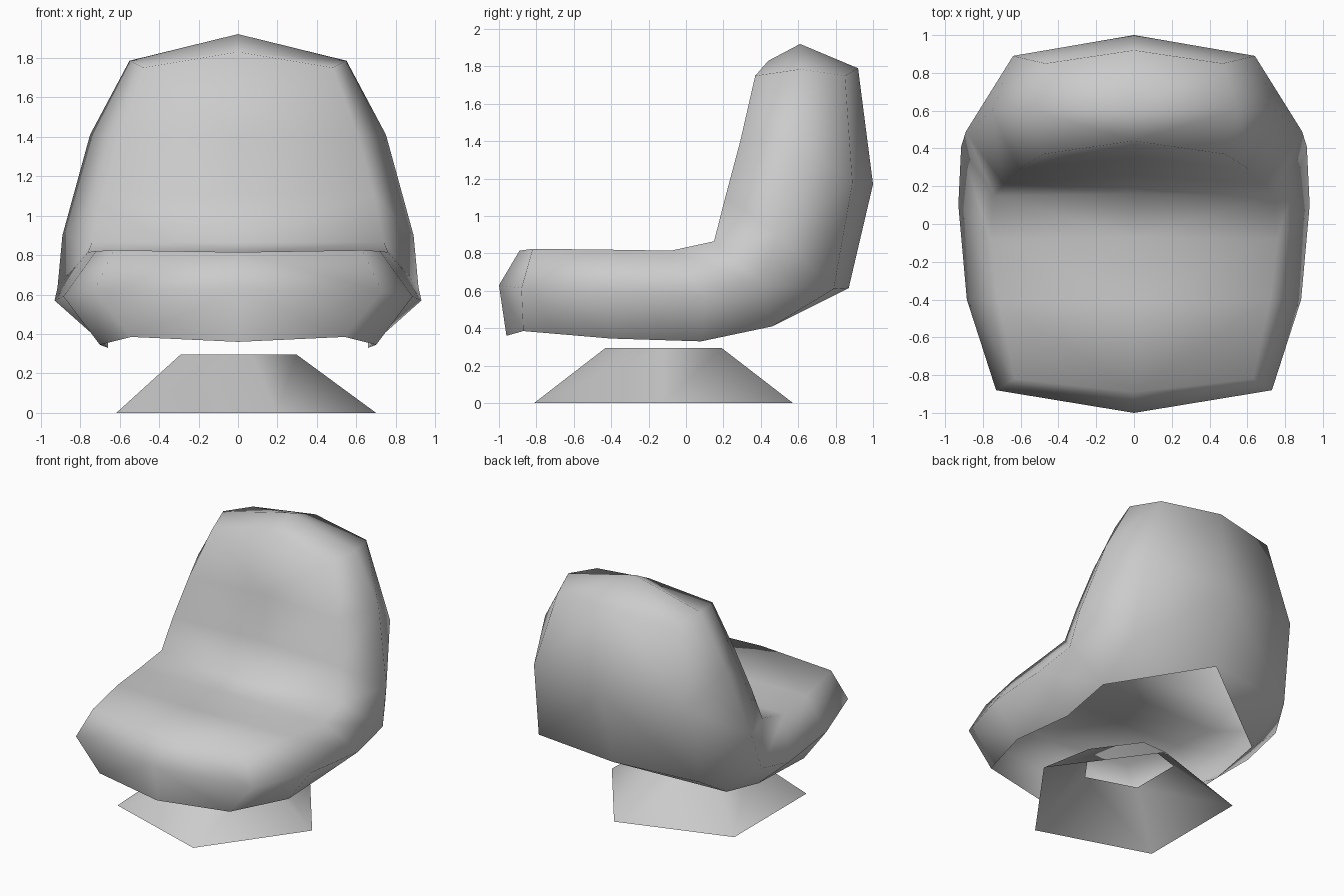
import bpy, bmesh
from math import cos, sin, tau

cube = bpy.data.objects.get("Cube")
if cube:
    bpy.data.objects.remove(cube, do_unlink=True)

grey = bpy.data.materials.new("plain_grey")
grey.use_nodes = True
colour = (0.6, 0.6, 0.6, 1)
grey.diffuse_color = colour
grey.node_tree.nodes["Principled BSDF"].inputs["Base Color"].default_value = colour


def finish(bm, name):
    """Turn a bmesh into a smooth-shaded object."""
    bmesh.ops.recalc_face_normals(bm, faces=bm.faces)
    for face in bm.faces:
        face.smooth = True
    mesh = bpy.data.meshes.new(name)
    bm.to_mesh(mesh)
    bm.free()
    mesh.materials.append(grey)
    obj = bpy.data.objects.new(name, mesh)
    bpy.context.collection.objects.link(obj)
    return obj


# Long edge lines of the left half of the shell, from the seat front to the top of the back
middle = [(0, -.89, .815), (0, -.4, .81), (0, -.07, .81), (0, .16, .865),
          (0, .26, 1.1), (0, .35, 1.4), (0, .44, 1.83)]
cushion_edge = [(.63, -.82, .825), (.72, -.4, .82), (.76, -.08, .815), (.74, .15, .865),
                (.69, .21, 1.1), (.61, .29, 1.4), (.48, .37, 1.75)]
widest = [(.73, -.88, .615), (.885, -.4, .59), (.93, .1, .57), (.915, .41, .635),
          (.89, .49, .9), (.75, .6, 1.41), (.55, .61, 1.785)]
outer_edge = [(.54, -.87, .385), (.7, -.4, .345), (.66, .08, .33), (.66, .46, .41),
              (.67, .79, .61), (.64, .89, 1.18), (.47, .85, 1.75)]
# Centre line of the back panel, then the crown and the seat nose
spine = [(0, .87, .615), (0, 1, 1.17), (0, .92, 1.79)]
ends = [(0, .61, 1.92), (0, -1, .63), (0, -.96, .36)]

bm = bmesh.new()
mid, cush, wide, outer, back, (crown, nose, lip) = [
    [bm.verts.new(p) for p in line]
    for line in (middle, cushion_edge, widest, outer_edge, spine, ends)]


def strip(a, b):
    """Fill the gap between two edge lines with quads."""
    for i in range(len(a) - 1):
        bm.faces.new((a[i], a[i + 1], b[i + 1], b[i]))


# Seat and backrest front, rounded sides, back panel
strip(mid, cush)
strip(cush, wide)
strip(wide, outer)
strip(outer[4:], back)
bm.faces.new((outer[3], outer[4], back[0]))
# Seat nose and crown
strip([mid[0], nose, lip], [cush[0], wide[0], outer[0]])
strip([mid[-1], crown, back[-1]], [cush[-1], wide[-1], outer[-1]])

# Mirror to the right half
half = bm.verts[:] + bm.edges[:] + bm.faces[:]
bmesh.ops.mirror(bm, geom=half, axis='X', merge_dist=0.001)
finish(bm, "seat_shell")

# Hollow five-sided pedestal
bm = bmesh.new()
sides = 5
rings = [[bm.verts.new((radius * cos(tau * k / sides) - .028,
                        radius * sin(tau * k / sides) - .12, height))
          for k in range(sides)]
         for radius, height in ((.728, 0), (.326, .295))]
strip(*[ring + ring[:1] for ring in rings])
finish(bm, "pedestal")
